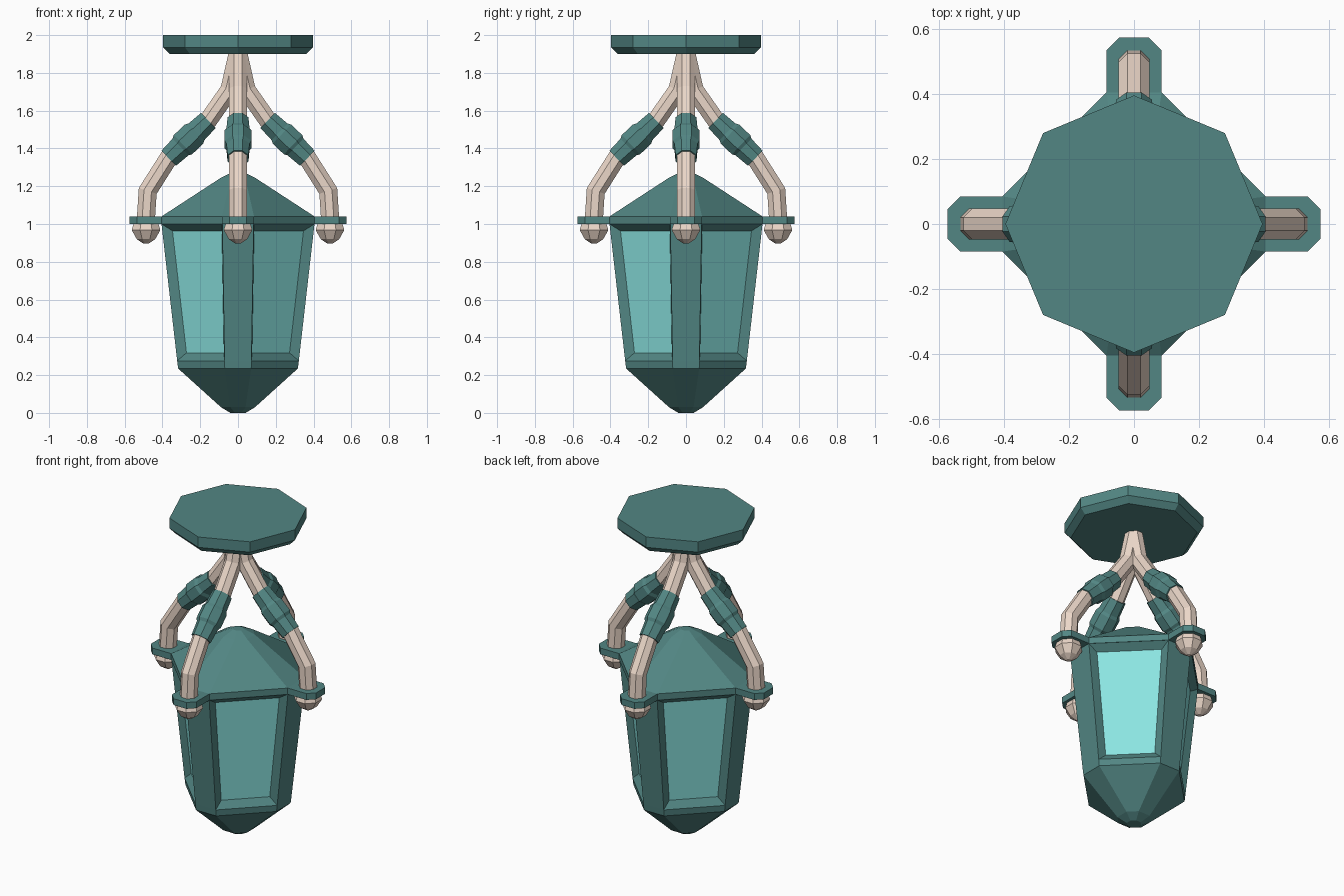
import bpy, bmesh
from math import sin, cos, pi, radians
from mathutils import Vector, Matrix

if "Cube" in bpy.data.objects:
    bpy.data.objects.remove(bpy.data.objects["Cube"])


def material(name, rgb):
    m = bpy.data.materials.new(name)
    m.diffuse_color = (*rgb, 1)
    m.use_nodes = True
    m.node_tree.nodes["Principled BSDF"].inputs["Base Color"].default_value = m.diffuse_color
    return m


TEAL = material("teal_metal", (0.085, 0.24, 0.23))
GLASS = material("pale_glass", (0.26, 0.78, 0.76))
CREAM = material("cream_arm", (0.83, 0.68, 0.58))


def loft(rings):
    """Closed bmesh skinned through equal-length rings of points."""
    bm = bmesh.new()
    rows = [[bm.verts.new(p) for p in ring] for ring in rings]
    n = len(rows[0])
    sides = []
    for a, b in zip(rows, rows[1:]):
        sides.append([bm.faces.new((a[i], a[(i + 1) % n], b[(i + 1) % n], b[i]))
                      for i in range(n)])
    bm.faces.new(rows[0][::-1])
    bm.faces.new(rows[-1])
    bmesh.ops.recalc_face_normals(bm, faces=bm.faces[:])
    return bm, sides


def finish(bm, name, *mats, turn=0):
    bm.transform(Matrix.Rotation(turn, 4, 'Z'))
    me = bpy.data.meshes.new(name)
    bm.to_mesh(me)
    bm.free()
    for m in mats:
        me.materials.append(m)
    ob = bpy.data.objects.new(name, me)
    bpy.context.collection.objects.link(ob)
    return ob


def four_way(points, z):
    """Repeat a few xy points around the four quarters at height z."""
    return [Matrix.Rotation(k * pi / 2, 3, 'Z') @ Vector((x, y, z))
            for k in range(4) for x, y in points]


def eight(r, half, z):
    """Octagon with narrow sides facing the axes."""
    return four_way([(r, -half), (r, half)], z)


def tube(path, radii):
    """Eight-sided rings along a path in the xz plane, mitred at bends."""
    pts = [Vector((x, 0, z)) for x, z in path]
    rings = []
    for i, p in enumerate(pts):
        d0 = (p - pts[max(i - 1, 0)]).normalized()
        d1 = (pts[min(i + 1, len(pts) - 1)] - p).normalized()
        t = (d0 + d1).normalized()
        side = Vector((0, 1, 0))
        up = t.cross(side) / t.dot(d1 if d1.length else d0)
        rings.append([p + radii[i] * (side * cos(a) + up * sin(a))
                      for a in (radians(22.5 + 45 * k) for k in range(8))])
    return loft(rings)[0]


# Ceiling plate
rings = [[(r * cos(k * pi / 4), r * sin(k * pi / 4), z) for k in range(8)]
         for r, z in ((0.362, 1.9), (0.396, 1.935), (0.396, 2.0))]
finish(loft(rings)[0], "ceiling_plate", TEAL)

# Lantern body with recessed glass on the wide diagonal sides
bm, sides = loft([eight(*s) for s in ((0.04, 0.017, 0), (0.09, 0.04, 0.03),
                                      (0.317, 0.07, 0.235), (0.322, 0.071, 0.275),
                                      (0.405, 0.083, 1.0))])
panes = sides[3][1::2]
bmesh.ops.inset_individual(bm, faces=panes, thickness=0.04, depth=-0.036,
                           use_even_offset=True)
for f in panes:
    f.material_index = 1
finish(bm, "lantern_body", TEAL, GLASS)

# Rim with four chamfered tabs
outline = [(0.405, -0.085), (0.535, -0.085), (0.575, -0.045),
           (0.575, 0.045), (0.535, 0.085), (0.405, 0.085)]
finish(loft([four_way(outline, z) for z in (1.0, 1.04)])[0], "rim", TEAL)

# Roof
finish(loft([eight(*s) for s in ((0.405, 0.085, 1.04), (0.09, 0.038, 1.245),
                                 (0.03, 0.013, 1.275))])[0], "roof", TEAL)

# Four arms with sleeves and rounded tips
ARM = [(0, 1.91), (0.045, 1.71), (0.157, 1.55), (0.367, 1.35), (0.478, 1.175), (0.49, 0.99)]
SLEEVE = ((0, 0.06), (0.3, 0.066), (0.36, 0.076), (0.64, 0.076), (0.7, 0.066), (1, 0.06))
for k, side in enumerate(("right", "back", "left", "front")):
    turn = k * pi / 2
    finish(tube(ARM, [0.052] * 6), side + "_arm", CREAM, turn=turn)
    line = [(0.157 + 0.21 * t, 1.548 - 0.2 * t) for t, _ in SLEEVE]
    finish(tube(line, [r for _, r in SLEEVE]), side + "_sleeve", TEAL, turn=turn)
    tip = [(0.487, z) for z in (1.005, 0.968, 0.92, 0.896)]
    finish(tube(tip, [0.07, 0.082, 0.053, 0.015]), side + "_arm_tip", CREAM, turn=turn)
